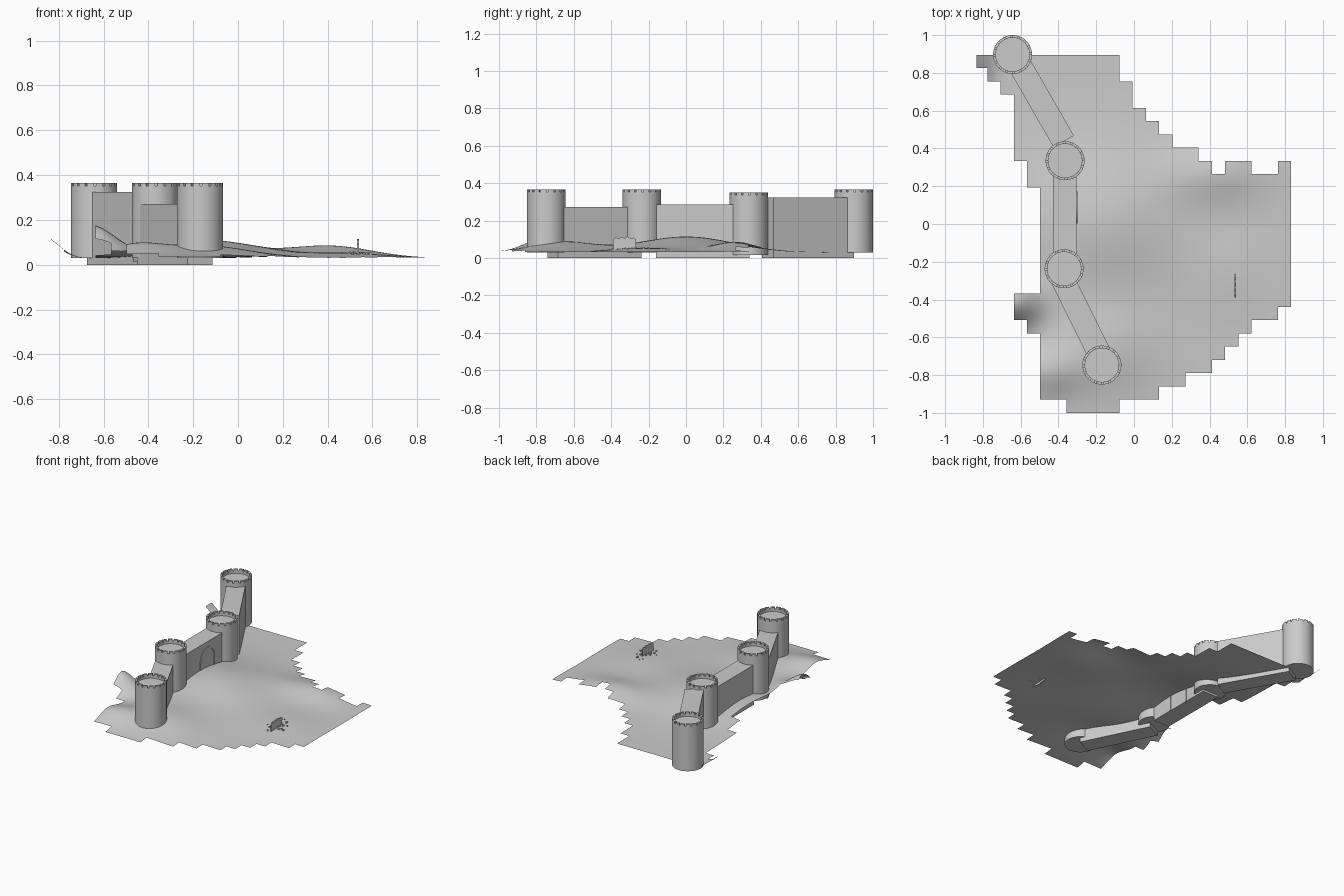
import bpy, bmesh, math, random
from mathutils import Vector

if "Cube" in bpy.data.objects:
    bpy.data.objects.remove(bpy.data.objects["Cube"])

random.seed(4)


def make(name, bm, smooth=False):
    bmesh.ops.remove_doubles(bm, verts=bm.verts, dist=1e-5)
    bmesh.ops.recalc_face_normals(bm, faces=bm.faces)
    me = bpy.data.meshes.new(name)
    bm.to_mesh(me)
    bm.free()
    ob = bpy.data.objects.new(name, me)
    bpy.context.collection.objects.link(ob)
    if smooth:
        bpy.ops.object.select_all(action='DESELECT')
        ob.select_set(True)
        bpy.context.view_layer.objects.active = ob
        bpy.ops.object.shade_smooth_by_angle(angle=math.radians(30))
    return ob


# rolling ground height
def bump(x, y, cx, cy, rx, ry):
    return math.exp(-((x - cx) / rx) ** 2 - ((y - cy) / ry) ** 2)


def height(x, y):
    h = 0.03
    h += 0.085 * bump(x, y, -0.2, 0.0, 0.42, 0.36)
    h += 0.05 * bump(x, y, 0.42, 0.27, 0.26, 0.16)
    h += 0.02 * bump(x, y, 0.5, -0.25, 0.25, 0.25)
    h += 0.055 * bump(x, y, -0.17, -0.66, 0.3, 0.24)
    h += 0.05 * bump(x, y, -0.46, -0.78, 0.17, 0.13)
    h += 0.14 * bump(x, y, -0.66, -0.42, 0.15, 0.12)
    h += 0.09 * bump(x, y, -0.86, 0.86, 0.09, 0.2)
    return h


# ground sheet: stepped outline given as cell spans per row
rows = [[(7, 11)], [(5, 14)], [(5, 16)], [(5, 18)], [(5, 19)], [(5, 20)], [(4, 21)], [(3, 23)], [(3, 24)]]
rows += [[(5, 24)]] * 8
rows += [[(4, 24)], [(4, 18), (19, 21), (23, 24)]]
rows += [[(3, 17)], [(3, 15)], [(3, 14)], [(3, 13)], [(3, 12)], [(2, 12)], [(1, 11)], [(0, 11)]]
SUB = 3
bm = bmesh.new()
grid = {}


def gv(i, j):
    if (i, j) not in grid:
        x, y = -0.846 + 0.0699 * i / SUB, -1 + 0.0702 * j / SUB
        grid[i, j] = bm.verts.new((max(x, -0.835), y, height(x, y)))
    return grid[i, j]


for r, spans in enumerate(rows):
    for a, b in spans:
        for i in range(a * SUB, b * SUB):
            for j in range(r * SUB, (r + 1) * SUB):
                bm.faces.new((gv(i, j), gv(i + 1, j), gv(i + 1, j + 1), gv(i, j + 1)))
make("ground", bm, True)


# round tower with a crenellated parapet
def tower(name, x, y, z0, z1, R=0.103, n=64):
    bm = bmesh.new()
    ri, floor = R - 0.014, z1 - 0.03

    def p(r, k, z):
        a = 2 * math.pi * k / n
        return bm.verts.new((x + r * math.cos(a), y + r * math.sin(a), z))

    bm.faces.new([p(R, k, z0) for k in range(n)])
    bm.faces.new([p(ri, k, floor) for k in range(n)])
    low = z1 - 0.014
    for k in range(n):
        t = low if k % 4 == 0 else z1
        bm.faces.new((p(R, k, z0), p(R, k + 1, z0), p(R, k + 1, low), p(R, k, low)))
        bm.faces.new((p(ri, k, floor), p(ri, k + 1, floor), p(ri, k + 1, low), p(ri, k, low)))
        bm.faces.new((p(R, k, t), p(R, k + 1, t), p(ri, k + 1, t), p(ri, k, t)))
        if t > low:
            for r in (R, ri):
                bm.faces.new((p(r, k, low), p(r, k + 1, low), p(r, k + 1, t), p(r, k, t)))
            for side, kk in ((1, k), (3, k + 1)):
                if k % 4 == side:
                    bm.faces.new((p(R, kk, low), p(ri, kk, low), p(ri, kk, t), p(R, kk, t)))
    make(name, bm, True)


tower("north_tower", -0.643, 0.897, 0.03, 0.366)
tower("gate_tower_north", -0.365, 0.335, 0.015, 0.35)
tower("gate_tower_south", -0.37, -0.237, 0.03, 0.366)
tower("south_tower", -0.17, -0.747, 0.03, 0.366)


# box along a ground line
def wall(name, a, b, width, z0, z1):
    a, b = Vector(a), Vector(b)
    d = (b - a).normalized()
    s = Vector((-d.y, d.x)) * width / 2
    bm = bmesh.new()
    vs = [bm.verts.new((*c, z)) for z in (z0, z1) for c in (a + s, a - s, b - s, b + s)]
    bm.faces.new(vs[:4])
    bm.faces.new(vs[4:])
    for k in range(4):
        m = (k + 1) % 4
        bm.faces.new((vs[k], vs[m], vs[m + 4], vs[k + 4]))
    make(name, bm)


wall("north_wall", (-0.62, 0.868), (-0.372, 0.437), 0.124, 0, 0.325)
wall("gate_wall", (-0.366, 0.34), (-0.366, -0.16), 0.125, 0, 0.287)
wall("south_wall", (-0.392, -0.265), (-0.17, -0.713), 0.125, 0, 0.272)

# arched door surround on the gate wall
bm = bmesh.new()


def arch(r):
    pts = [(0.087 + r, 0.0)]
    pts += [(0.087 + r * math.cos(a), 0.165 + r * math.sin(a)) for a in
            [math.pi * k / 20 for k in range(21)]]
    return pts + [(0.087 - r, 0.0)]


loops = [[bm.verts.new((x, *q)) for q in arch(r)]
         for r, x in ((0.084, -0.306), (0.084, -0.299), (0.073, -0.299), (0.073, -0.306))]
for k in range(4):
    A, B = loops[k], loops[(k + 1) % 4]
    for i in range(len(A) - 1):
        bm.faces.new((A[i], A[i + 1], B[i + 1], B[i]))
for end in (0, -1):
    bm.faces.new([l[end] for l in loops])
make("door_arch", bm, True)

# ragged upright slab in the field
bm = bmesh.new()
top = [0.095, 0.11, 0.104, 0.112, 0.106, 0.115, 0.104, 0.109, 0.1]
ys = [-0.39 + 0.0155 * k for k in range(9)]
outline = list(zip(ys, top)) + [(-0.268, 0.04), (-0.30, 0.036), (-0.34, 0.033), (-0.388, 0.045)]
f = bm.faces.new([bm.verts.new((0.532, a, b)) for a, b in outline])
ext = bmesh.ops.extrude_face_region(bm, geom=[f], use_keep_orig=True)
bmesh.ops.translate(bm, vec=(0.007, 0, 0), verts=[v for v in ext["geom"] if isinstance(v, bmesh.types.BMVert)])
make("ragged_slab", bm)

# scattered pebbles
bm = bmesh.new()
for _ in range(26):
    x, y = random.gauss(0.535, 0.035), random.gauss(-0.29, 0.05)
    made = bmesh.ops.create_cube(bm, size=random.uniform(0.005, 0.009))
    bmesh.ops.translate(bm, vec=(x, y, height(x, y) + 0.003), verts=made["verts"])
make("pebbles", bm)
